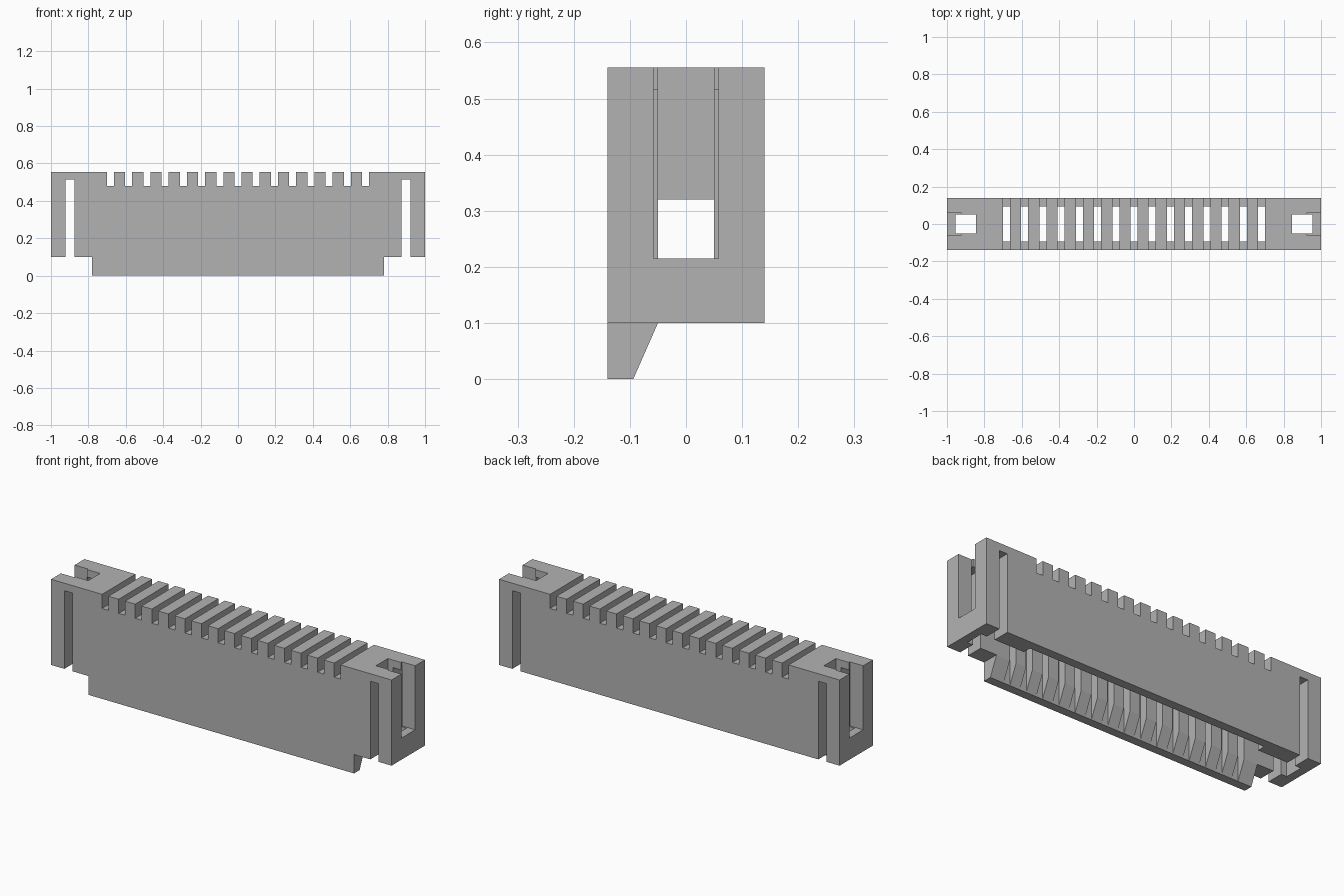
import bpy
import bmesh

cube = bpy.data.objects.get("Cube")
if cube:
    bpy.data.objects.remove(cube, do_unlink=True)

grey = bpy.data.materials.new("housing_grey")
grey.use_nodes = True
COLOUR = (0.45, 0.45, 0.45, 1)
grey.diffuse_color = COLOUR
grey.node_tree.nodes["Principled BSDF"].inputs["Base Color"].default_value = COLOUR


def prism(name, profile, x0, x1):
    """Extrude a (y, z) profile along x."""
    bm = bmesh.new()
    face = bm.faces.new([bm.verts.new((x0, y, z)) for y, z in profile])
    ext = bmesh.ops.extrude_face_region(bm, geom=[face])
    moved = [g for g in ext["geom"] if isinstance(g, bmesh.types.BMVert)]
    bmesh.ops.translate(bm, verts=moved, vec=(x1 - x0, 0, 0))
    bmesh.ops.recalc_face_normals(bm, faces=bm.faces)
    mesh = bpy.data.meshes.new(name)
    bm.to_mesh(mesh)
    bm.free()
    mesh.materials.append(grey)
    obj = bpy.data.objects.new(name, mesh)
    bpy.context.collection.objects.link(obj)
    return obj


def box(name, x0, x1, y0, y1, z0, z1):
    return prism(name, [(y0, z0), (y1, z0), (y1, z1), (y0, z1)], x0, x1)


def combine(target, tool, operation):
    mod = target.modifiers.new("combine", "BOOLEAN")
    mod.operation = operation
    mod.solver = "EXACT"
    mod.object = tool
    bpy.context.view_layer.objects.active = target
    bpy.ops.object.modifier_apply(modifier=mod.name)
    bpy.data.objects.remove(tool, do_unlink=True)


def cut(*bounds):
    combine(housing, box("cutter", *bounds), "DIFFERENCE")


HALF_Y, TOP, BASE = 0.14, 0.555, 0.1
SLOT_Y, GROOVE_Y = 0.05, 0.093
ABOVE, BELOW = TOP + 0.1, -0.1

# Main block with the bevelled lip below its front
housing = box("housing", -1, 1, -HALF_Y, HALF_Y, BASE, TOP)
lip = prism("lip", [(-HALF_Y, 0), (-0.094, 0), (-SLOT_Y, BASE),
                    (-SLOT_Y, 0.2), (-HALF_Y, 0.2)], -0.78, 0.78)
combine(housing, lip, "UNION")

# Long cavity open at the bottom, wider toward the back wall
cut(-0.86, 0.86, -SLOT_Y, SLOT_Y, BELOW, 0.32)
cut(-0.70, 0.70, 0, GROOVE_Y, BELOW, 0.32)

# Contact notches across the top, each with a groove down through the block
COUNT, PITCH, WIDTH = 15, 0.0974, 0.0375
for i in range(COUNT):
    x = (i - (COUNT - 1) / 2) * PITCH
    a, b = x - WIDTH / 2, x + WIDTH / 2
    cut(a, b, -0.2, 0.2, 0.48, ABOVE)
    cut(a, b, -GROOVE_Y, GROOVE_Y, BELOW, 0.5)

# Latch channels and side windows at both ends
for s in (-1, 1):
    def end_cut(x0, x1, *rest):
        cut(min(s * x0, s * x1), max(s * x0, s * x1), *rest)
    end_cut(0.845, 0.955, -SLOT_Y, SLOT_Y, BELOW, ABOVE)
    end_cut(0.922, 1.1, -0.058, 0.058, 0.215, ABOVE)
    end_cut(0.875, 0.922, -0.2, 0.2, BELOW, 0.515)
